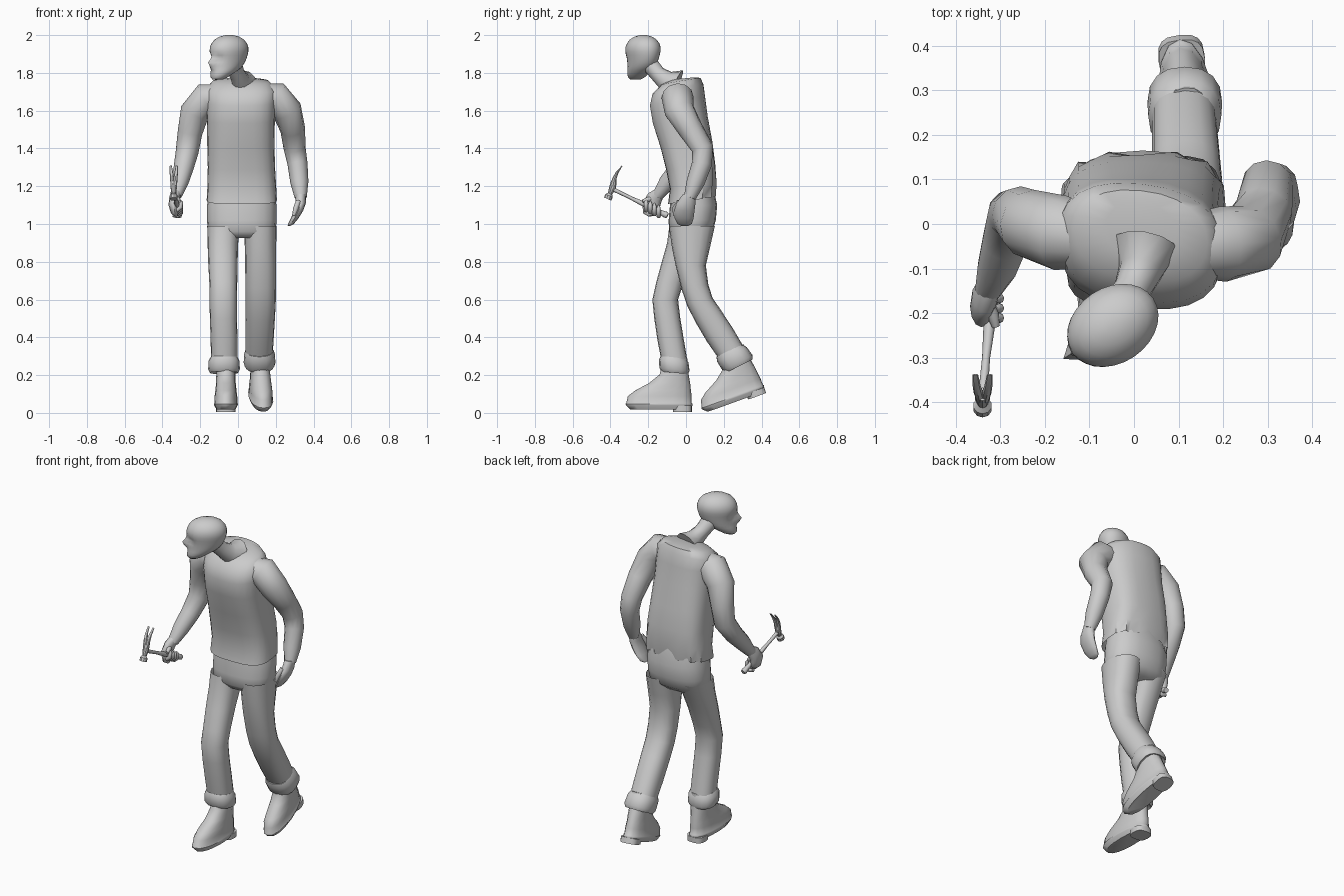
import bpy, bmesh
from math import sin, cos, pi, radians, exp
from mathutils import Vector, Matrix


def loft(name, rings, caps=(True, True), matrix=None, angle=50):
    """Skin a list of equal-length point rings."""
    bm = bmesh.new()
    rows = [[bm.verts.new(p) for p in r] for r in rings]
    n = len(rows[0])
    for a, b in zip(rows, rows[1:]):
        for i in range(n):
            j = (i + 1) % n
            bm.faces.new((a[i], a[j], b[j], b[i]))
    if caps[0]:
        bm.faces.new(rows[0])
    if caps[1]:
        bm.faces.new(rows[-1])
    bmesh.ops.recalc_face_normals(bm, faces=bm.faces)
    if matrix:
        bm.transform(matrix)
    me = bpy.data.meshes.new(name)
    bm.to_mesh(me)
    bm.free()
    ob = bpy.data.objects.new(name, me)
    bpy.context.collection.objects.link(ob)
    bpy.ops.object.select_all(action='DESELECT')
    ob.select_set(True)
    bpy.context.view_layer.objects.active = ob
    bpy.ops.object.shade_smooth_by_angle(angle=radians(angle))
    return ob


def flat(cx, yf, yb, z, rx, tilt=0, yaw=0, sq=0.85, n=16):
    """Rounded ring from front yf to back yb; tilt lifts the back, yaw shears the sides."""
    cy, ry, pts = (yf + yb) / 2, (yb - yf) / 2, []
    for i in range(n):
        c, s = cos(2 * pi * i / n), sin(2 * pi * i / n)
        x = rx * abs(c) ** sq * (1 if c > 0 else -1)
        y = ry * abs(s) ** sq * (1 if s > 0 else -1)
        pts.append(Vector((cx + x, cy + y + yaw * x, z + tilt * y)))
    return pts


def tube(path, ref, n=12):
    """Rings across a path of (x, y, z, r_side, r_ref)."""
    P = [Vector(p[:3]) for p in path]
    rings = []
    for i, p in enumerate(path):
        t = (P[min(i + 1, len(P) - 1)] - P[max(i - 1, 0)]).normalized()
        v = (ref - t * t.dot(ref)).normalized()
        u = v.cross(t)
        rings.append([P[i] + u * p[3] * cos(2 * pi * k / n) + v * p[-1] * sin(2 * pi * k / n)
                      for k in range(n)])
    return rings


X, Y = Vector((1, 0, 0)), Vector((0, 1, 0))

# Shirt body, leaning forward, with folds along the back hem
shirt = [flat(*r, n=24) for r in (
    (.02, -.095, .16, 1.125, .186, .15, 0, .65), (.02, -.085, .165, 1.2, .182, .12, 0, .65),
    (.018, -.105, .155, 1.3, .178, .1, 0, .65), (.015, -.135, .14, 1.42, .178, .1, -.03, .7),
    (.015, -.175, .115, 1.55, .18, .12, -.06, .75), (.015, -.19, .1, 1.65, .185, .16, -.08, .8),
    (.015, -.175, .09, 1.715, .185, .2, -.1, .85), (.015, -.13, .075, 1.755, .15, .18, -.1, .9),
    (.015, -.08, .05, 1.77, .08, .1, -.1, 1))]
for row, amt in zip(shirt[:2], (.012, .008)):
    for i in range(2, 11):
        row[i].y += amt * (1 if i % 2 else -1) - amt
loft("shirt_body", shirt, (False, True))

# Arms
loft("left_arm", tube([
    (.12, -.05, 1.675, .07), (.2, -.045, 1.67, .085), (.26, -.035, 1.6, .08),
    (.29, .025, 1.5, .066), (.3, .088, 1.4, .058), (.315, .085, 1.32, .053),
    (.325, .05, 1.22, .048), (.332, .02, 1.14, .032)], Y))
loft("right_arm", tube([
    (-.1, -.03, 1.67, .07), (-.165, -.02, 1.665, .085), (-.23, 0, 1.59, .078),
    (-.255, .02, 1.48, .065), (-.27, .02, 1.38, .06), (-.29, -.04, 1.29, .052),
    (-.308, -.1, 1.22, .045), (-.328, -.15, 1.15, .03)], Y))

# Hanging left hand
loft("left_hand", [flat(*r, n=12, sq=1) for r in (
    (.333, -.015, .05, 1.16, .028), (.332, -.05, .05, 1.11, .027), (.32, -.062, .045, 1.07, .025),
    (.3, -.06, .04, 1.03, .02), (.28, -.045, .03, 1.0, .015), (.27, -.025, .012, .99, .007))])
loft("left_thumb", tube([(.32, -.035, 1.12, .014), (.305, -.06, 1.08, .014),
                         (.295, -.06, 1.045, .008)], Y, 8))

# Gripping right hand: palm and four curled fingers
loft("right_palm", tube([
    (-.326, -.14, 1.165, .026, .03), (-.336, -.165, 1.14, .028, .042),
    (-.342, -.185, 1.1, .026, .048), (-.335, -.185, 1.06, .02, .042),
    (-.328, -.18, 1.045, .008, .02)], Y))
for k in range(4):
    y, z = -.145 - .022 * k, 1.066 + .0105 * k
    loft(f"right_finger_{k + 1}", tube([
        (-.345, y, z - .018, .011), (-.322, y, z - .024, .012), (-.303, y, z - .008, .012),
        (-.302, y, z + .018, .011), (-.312, y, z + .03, .006)], Y, 8))
loft("right_thumb", tube([(-.335, -.17, 1.14, .014), (-.318, -.2, 1.13, .014),
                          (-.31, -.23, 1.12, .009)], X, 8))

# Claw hammer
loft("hammer_handle", tube([
    (-.311, -.098, 1.044, .015), (-.313, -.11, 1.05, .017), (-.315, -.13, 1.06, .013),
    (-.325, -.23, 1.108, .013), (-.332, -.3, 1.142, .009), (-.34, -.395, 1.188, .011)], X, 8))
loft("hammer_head", tube([
    (-.34, -.415, 1.132, .021), (-.34, -.407, 1.15, .021), (-.34, -.402, 1.16, .012),
    (-.34, -.398, 1.17, .014), (-.34, -.388, 1.195, .018), (-.34, -.382, 1.225, .015)], X, 10), angle=35)
for side, s in (("left", 1), ("right", -1)):
    loft(f"hammer_claw_{side}", tube([
        (-.34 + s * .006, -.386, 1.205, .016, .011), (-.34 + s * .009, -.379, 1.24, .011, .011),
        (-.34 + s * .013, -.364, 1.274, .007, .009), (-.34 + s * .016, -.338, 1.308, .002, .006)],
        X, 8), angle=35)

# Neck
loft("neck", tube([(.025, -.05, 1.735, .085, .075), (.015, -.105, 1.758, .055, .05),
                   (-.005, -.15, 1.795, .042, .042), (-.03, -.195, 1.85, .045, .05)], X))

# Head: sculpted rings in a face-forward frame, then turned to the side
head = [flat(0, *r, sq=1, n=28) for r in (
    (-.1, -.045, 1.764, .025), (-.108, -.02, 1.775, .042), (-.11, .015, 1.795, .054),
    (-.108, .05, 1.815, .063), (-.108, .075, 1.835, .068), (-.107, .09, 1.855, .072),
    (-.107, .1, 1.875, .076), (-.11, .106, 1.893, .08), (-.111, .11, 1.912, .084),
    (-.108, .11, 1.935, .085), (-.098, .102, 1.957, .078), (-.08, .085, 1.977, .064),
    (-.052, .058, 1.992, .042), (-.02, .025, 2.0, .015))]
bumps = [(.035, 1.878, .016, .016), (-.035, 1.878, .016, .016), (0, 1.848, .013, -.026),
         (0, 1.868, .01, -.012), (.05, 1.83, .018, .008), (-.05, 1.83, .018, .008),
         (0, 1.808, .014, .006)]
for row in head:
    for p in row:
        if p.y < 0:
            p.y += sum(a * exp(-((p.x - x) ** 2 + (p.z - z) ** 2) / (2 * w * w)) for x, z, w, a in bumps)
loft("head", head, matrix=Matrix.Translation((-.048, -.228, 0)) @ Matrix.Rotation(radians(-56), 4, 'Z'))

# Trousers: seat and two legs in stride
loft("trouser_seat", [flat(*r, n=20) for r in (
    (.02, -.075, .145, 1.19, .165), (.02, -.085, .165, 1.1, .184), (.02, -.092, .158, 1.02, .184),
    (.02, -.09, .14, .96, .18), (.02, -.06, .1, .925, .15))])
loft("right_trouser_leg", [flat(*r) for r in (
    (-.075, -.088, .135, .99, .088), (-.08, -.1, .085, .9, .081), (-.08, -.128, .035, .8, .078),
    (-.078, -.158, -.012, .69, .074), (-.078, -.178, -.042, .6, .073), (-.077, -.168, -.03, .5, .072),
    (-.074, -.152, -.012, .39, .071), (-.073, -.132, .006, .285, .07))], (False, True))
loft("left_trouser_leg", [flat(*r) for r in (
    (.118, -.09, .153, .99, .086), (.119, -.075, .128, .88, .083), (.12, -.055, .105, .78, .082),
    (.12, -.025, .118, .67, .081, .15), (.12, .005, .14, .59, .08, .3), (.118, .05, .188, .51, .078, .42),
    (.115, .112, .25, .41, .075, .5), (.112, .182, .308, .31, .072, .55))], (False, True))

# Rolled cuffs
for name, cx, cy, z, tilt, dy in (("right", -.074, -.063, .25, -.1, -.004), ("left", .114, .258, .285, .5, -.03)):
    loft(f"{name}_cuff", [flat(cx, cy - r + dy * k, cy + r + dy * k, z + h, r + .004, tilt)
                          for r, h, k in ((.067, .045, 1), (.078, .025, .5), (.08, -.02, -.5),
                                          (.07, -.038, -.8), (.055, -.025, -.7))])

# Boots: one planted, one pushing off the toe
boot = [(-.295, .025, 0, .05), (-.318, .034, .022, .062), (-.32, .034, .03, .064),
        (-.316, .03, .034, .061), (-.308, .03, .07, .06), (-.27, .026, .1, .056),
        (-.195, .022, .14, .052), (-.14, .014, .185, .051), (-.118, .008, .27, .05)]
for name, mat in (("right", Matrix.Translation((-.064, 0, .018))),
                  ("left", Matrix.Translation((.105, .39, .107)) @ Matrix.Rotation(radians(6), 4, 'Z')
                   @ Matrix.Rotation(radians(20), 4, 'X'))):
    loft(f"{name}_boot", [flat(0, f, b, z, w, sq=.9) for f, b, z, w in boot], matrix=mat)
    loft(f"{name}_boot_heel", [flat(0, -.07, .032, z, .052, sq=.7) for z in (-.012, .02)], matrix=mat)
